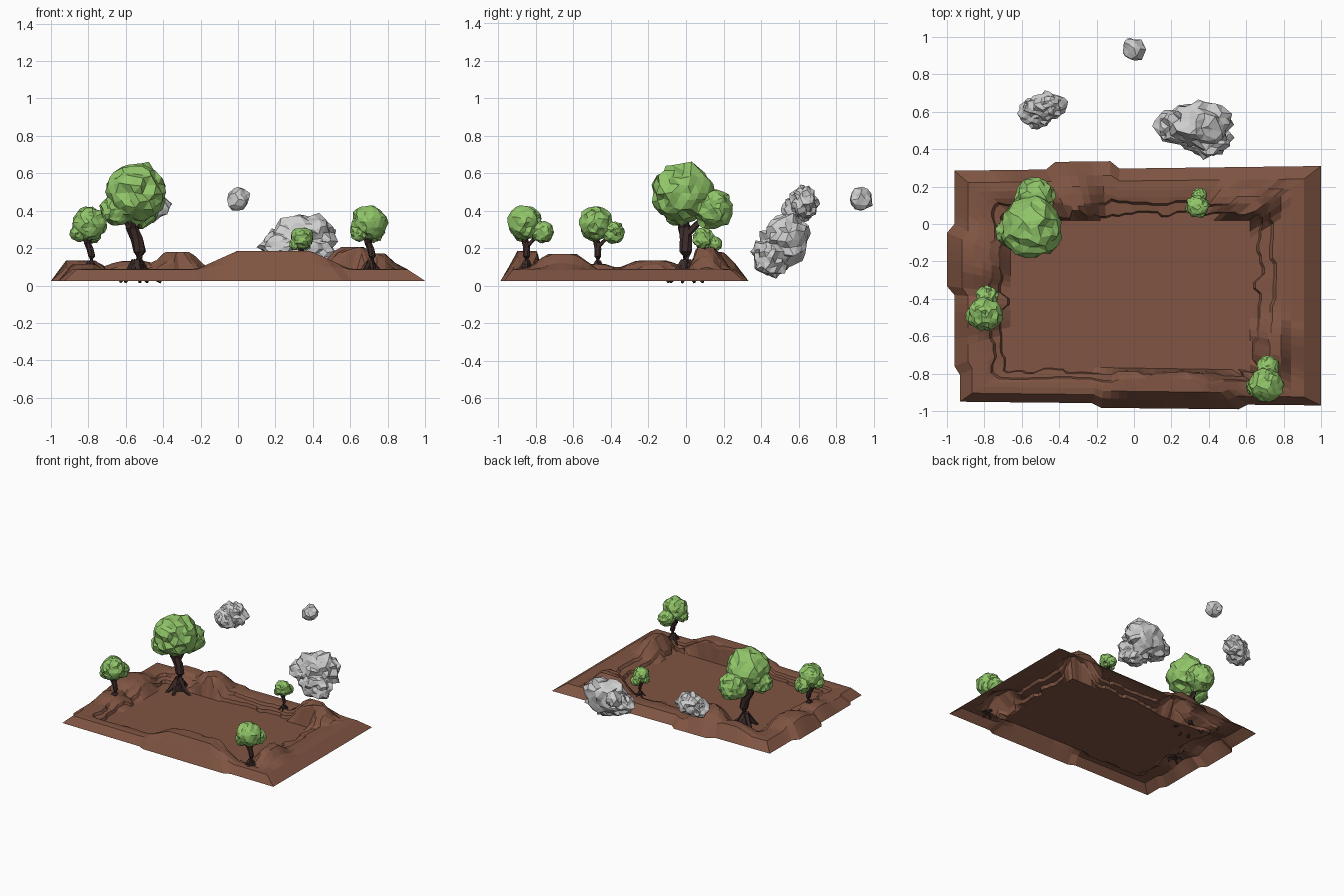
import bpy, bmesh, math, random
from mathutils import Vector, noise

if "Cube" in bpy.data.objects:
    bpy.data.objects.remove(bpy.data.objects["Cube"])

random.seed(4)


def material(name, rgb):
    m = bpy.data.materials.new(name)
    m.diffuse_color = (*rgb, 1)
    m.use_nodes = True
    m.node_tree.nodes["Principled BSDF"].inputs["Base Color"].default_value = m.diffuse_color
    return m


EARTH = material("earth brown", (0.215, 0.09, 0.055))
BARK = material("dark bark", (0.045, 0.024, 0.022))
LEAF = material("leaf green", (0.28, 0.56, 0.14))
STONE = material("pale stone", (0.62, 0.62, 0.62))


def finish(bm, name, mat):
    me = bpy.data.meshes.new(name)
    bm.to_mesh(me)
    bm.free()
    me.materials.append(mat)
    ob = bpy.data.objects.new(name, me)
    bpy.context.collection.objects.link(ob)
    return ob


# ---- ground: an open sheet lofted from outer rim to sunken floor ----
OUTER = [(-0.96, -0.95), (1.0, -0.97), (1.0, 0.31), (-0.96, 0.285)]
INNER = [(-0.66, -0.76), (0.62, -0.78), (0.62, 0.02), (-0.66, 0.02)]
PROFILE = [(0, 0.025), (0.24, 0.085), (0.42, 0.088), (0.56, 0.085),
           (0.7, 0.08), (0.74, 0.06), (0.86, 0.055), (0.89, 0.032), (1, 0.032)]
# x, y, half width, half depth, top height
HILLS = [(-0.32, 0.13, 0.17, 0.17, 0.18), (0.61, 0.11, 0.19, 0.13, 0.205),
         (0.75, -0.66, 0.12, 0.2, 0.17), (-0.84, -0.18, 0.2, 0.2, 0.135),
         (-0.56, 0.19, 0.2, 0.13, 0.13), (-0.82, -0.48, 0.14, 0.13, 0.115)]


def height(x, y, base):
    z = base
    for hx, hy, rx, ry, top in HILLS:
        d = math.hypot((x - hx) / rx, (y - hy) / ry)
        if d < 1:
            z = max(z, base + (top - base) * min(1, 1.7 * (1 - d)))
    # long flat-topped bank along the front
    along = min(1, max(0, 1.9 * (1 - abs(x - 0.19) / 0.41)))
    across = min(1, max(0, 2.2 * (1 - abs(y + 0.85) / 0.1)))
    return max(z, base + (0.185 - base) * along * across)


def bulge(x, y):
    # places where the outer edge steps outwards
    if y < -0.94 and -0.21 < x < 0.57:
        return Vector((0, -0.025))
    if x < -0.95 and -0.36 < y < 0.0:
        return Vector((-0.04, 0))
    if y > 0.28 and -0.46 < x < -0.12:
        return Vector((0, 0.04))
    if x < -0.9 and y < -0.8:
        return Vector((0.03, 0))
    return Vector((0, 0))


bm = bmesh.new()
columns = []
for s in range(4):
    n = 40 if s % 2 == 0 else 26
    o0, o1 = Vector(OUTER[s]), Vector(OUTER[(s + 1) % 4])
    i0, i1 = Vector(INNER[s]), Vector(INNER[(s + 1) % 4])
    upper = lower = 0
    for k in range(n):
        o, i = o0.lerp(o1, k / n), i0.lerp(i1, k / n)
        shift = bulge(o.x, o.y)
        if k % 3 == 0:
            upper = random.uniform(-0.08, 0.02)
        if k % 2 == 0:
            lower = random.uniform(-0.07, 0.09)
        col = []
        for t, base in PROFILE:
            tt = t
            if 0.6 < t < 1 and k:
                tt += upper if t < 0.8 else lower
            p = o.lerp(i, tt) + shift * (1 - t)
            z = base if t in (0, 1) else height(p.x, p.y, base)
            col.append(bm.verts.new((p.x, p.y, z)))
        columns.append(col)
for a, b in zip(columns, columns[1:] + columns[:1]):
    for r in range(len(PROFILE) - 1):
        bm.faces.new((a[r], b[r], b[r + 1], a[r + 1]))
bm.faces.new([c[-1] for c in columns])
finish(bm, "ground", EARTH)


# ---- rough low-poly lump, used for leaves and boulders ----
def lump(bm, center, radii, rough, jitter, detail=3):
    vs = bmesh.ops.create_icosphere(bm, subdivisions=detail, radius=1)["verts"]
    offset = Vector([random.uniform(-50, 50) for _ in range(3)])
    for v in vs:
        d = v.co.copy()
        k = 1 + rough * noise.noise(d * 2.3 + offset) + random.uniform(-jitter, jitter)
        jig = Vector([random.uniform(-jitter, jitter) for _ in range(3)])
        v.co = Vector([c + r * q for c, r, q in zip(center, radii, d * k + jig)])


# ---- tapered tube along a path, used for trunk, branches and roots ----
def tube(bm, path, sides=7):
    rings = []
    for i, (x, y, z, r) in enumerate(path):
        a, b = path[max(i - 1, 0)], path[min(i + 1, len(path) - 1)]
        q = (Vector(b[:3]) - Vector(a[:3])).to_track_quat('Z', 'Y')
        rings.append([bm.verts.new(Vector((x, y, z)) + q @ Vector(
            (r * math.cos(math.tau * j / sides), r * math.sin(math.tau * j / sides), 0)))
            for j in range(sides)])
    for a, b in zip(rings, rings[1:]):
        for j in range(sides):
            k = (j + 1) % sides
            bm.faces.new((a[j], a[k], b[k], b[j]))
    bm.faces.new(rings[0][::-1])
    bm.faces.new(rings[-1])


TRUNK = [(0, 0, -0.03, 0.05), (0.01, 0, 0.03, 0.038), (0.015, 0, 0.1, 0.034),
         (0, 0, 0.17, 0.034), (-0.03, -0.01, 0.23, 0.034), (-0.025, -0.02, 0.38, 0.022)]
BRANCHES = [[(-0.01, 0, 0.19, 0.022), (0, 0.07, 0.26, 0.016), (0.01, 0.14, 0.33, 0.01)],
            [(-0.02, 0, 0.21, 0.02), (-0.07, -0.03, 0.27, 0.014), (-0.12, -0.04, 0.32, 0.01)]]
CROWN = [((-0.01, -0.02, 0.415), 0.16), ((0.01, 0.145, 0.33), 0.106),
         ((-0.11, -0.04, 0.325), 0.085)]


def tree(name, base, s):
    bm = bmesh.new()
    tube(bm, TRUNK)
    for b in BRANCHES:
        tube(bm, b, 5)
    for i in range(5):
        a = i * math.tau / 5 + random.uniform(-0.3, 0.3)
        c, d = math.cos(a), math.sin(a)
        reach = random.uniform(0.08, 0.13)
        tube(bm, [(0.01 * c, 0.01 * d, 0.05, 0.022), (0.05 * c, 0.05 * d, -0.01, 0.02),
                  (reach * c, reach * d, -0.062, 0.008)], 5)
    leaves = bmesh.new()
    for center, r in CROWN:
        lump(leaves, center, (r, r, r * 0.98), 0.14, 0.06)
    for part, mesh, mat in (("trunk", bm, BARK), ("leaves", leaves, LEAF)):
        ob = finish(mesh, f"{name}_{part}", mat)
        ob.location = base
        ob.scale = (s, s, s)


tree("large_tree", (-0.54, 0.0, 0.08), 1)
tree("left_tree", (-0.79, -0.47, 0.1), 0.56)
tree("front_tree", (0.71, -0.85, 0.1), 0.57)
tree("back_tree", (0.345, 0.1, 0.1), 0.37)


# ---- floating boulders, each made of a few overlapping craggy lumps ----
def boulder(name, lumps, detail=3):
    bm = bmesh.new()
    for center, radii in lumps:
        lump(bm, center, radii, 0.3, 0.07, detail)
    finish(bm, name, STONE)


boulder("large_boulder", [((0.36, 0.53, 0.245), (0.16, 0.13, 0.14)),
                          ((0.24, 0.52, 0.21), (0.12, 0.1, 0.09)),
                          ((0.39, 0.46, 0.15), (0.13, 0.1, 0.1))])
boulder("medium_boulder", [((-0.47, 0.625, 0.44), (0.1, 0.075, 0.09)),
                           ((-0.52, 0.595, 0.41), (0.088, 0.08, 0.08))])
boulder("small_boulder", [((0.0, 0.935, 0.46), (0.062, 0.062, 0.062))], 2)
